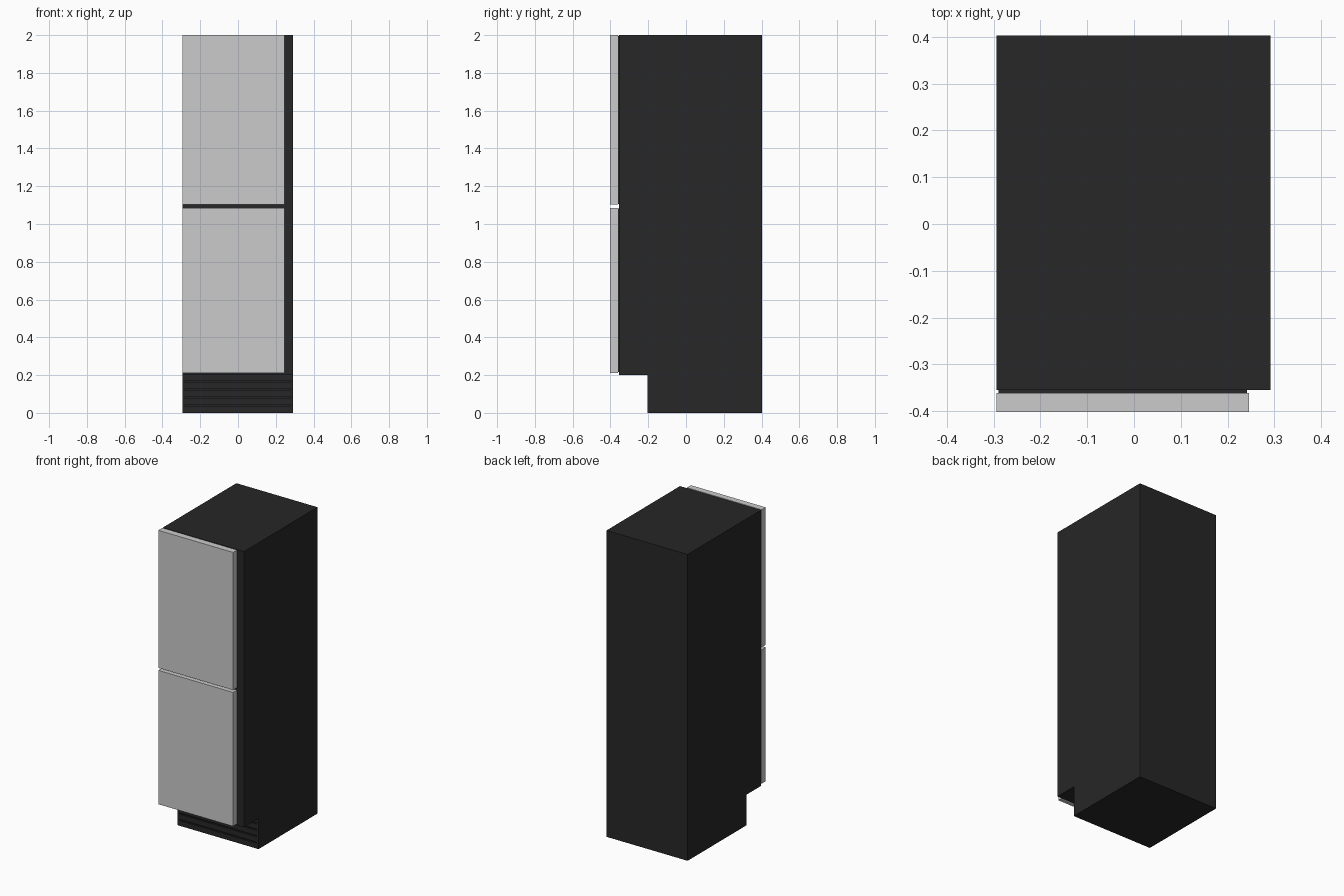
import bpy, bmesh

if "Cube" in bpy.data.objects:
    bpy.data.objects.remove(bpy.data.objects["Cube"])

black = bpy.data.materials.new("black_enamel")
black.diffuse_color = (0.02, 0.02, 0.02, 1)
black.use_nodes = True
black.node_tree.nodes["Principled BSDF"].inputs["Base Color"].default_value = black.diffuse_color


def box(name, x, y, z, mat=None):
    """Axis-aligned box from (min, max) ranges."""
    bm = bmesh.new()
    bmesh.ops.create_cube(bm, size=1)
    for v in bm.verts:
        v.co = [r[0] if c < 0 else r[1] for c, r in zip(v.co, (x, y, z))]
    me = bpy.data.meshes.new(name)
    bm.to_mesh(me)
    bm.free()
    ob = bpy.data.objects.new(name, me)
    bpy.context.collection.objects.link(ob)
    if mat:
        me.materials.append(mat)
    return ob


# Cabinet: side profile with toe-kick recess, extruded across the width
profile = [(-0.205, 0), (0.403, 0), (0.403, 2), (-0.355, 2), (-0.355, 0.2), (-0.205, 0.2)]
bm = bmesh.new()
face = bm.faces.new([bm.verts.new((-0.294, y, z)) for y, z in profile])
ext = bmesh.ops.extrude_face_region(bm, geom=[face])
bmesh.ops.translate(bm, vec=(0.586, 0, 0),
                    verts=[g for g in ext["geom"] if isinstance(g, bmesh.types.BMVert)])
bmesh.ops.recalc_face_normals(bm, faces=bm.faces)
me = bpy.data.meshes.new("cabinet")
bm.to_mesh(me)
bm.free()
me.materials.append(black)
cabinet = bpy.data.objects.new("cabinet", me)
bpy.context.collection.objects.link(cabinet)

# Vent slots cut into the toe kick
for i in range(4):
    z = 0.038 + i * 0.042
    slot = box(f"vent_slot_cutter_{i + 1}", (-0.28, 0.278), (-0.23, -0.195), (z - 0.004, z + 0.004), black)
    slot.hide_render = True
    slot.hide_set(True)
    slot.display_type = 'WIRE'
    mod = cabinet.modifiers.new(f"vent_{i + 1}", 'BOOLEAN')
    mod.operation = 'DIFFERENCE'
    mod.solver = 'EXACT'
    mod.object = slot

# Two doors, each on a thin black gasket
for name, z0, z1 in (("lower", 0.212, 1.086), ("upper", 1.102, 2.0)):
    box(f"{name}_door", (-0.294, 0.246), (-0.402, -0.361), (z0, z1))
    box(f"{name}_gasket", (-0.29, 0.242), (-0.361, -0.355), (z0 + 0.004, z1 - 0.004), black)
